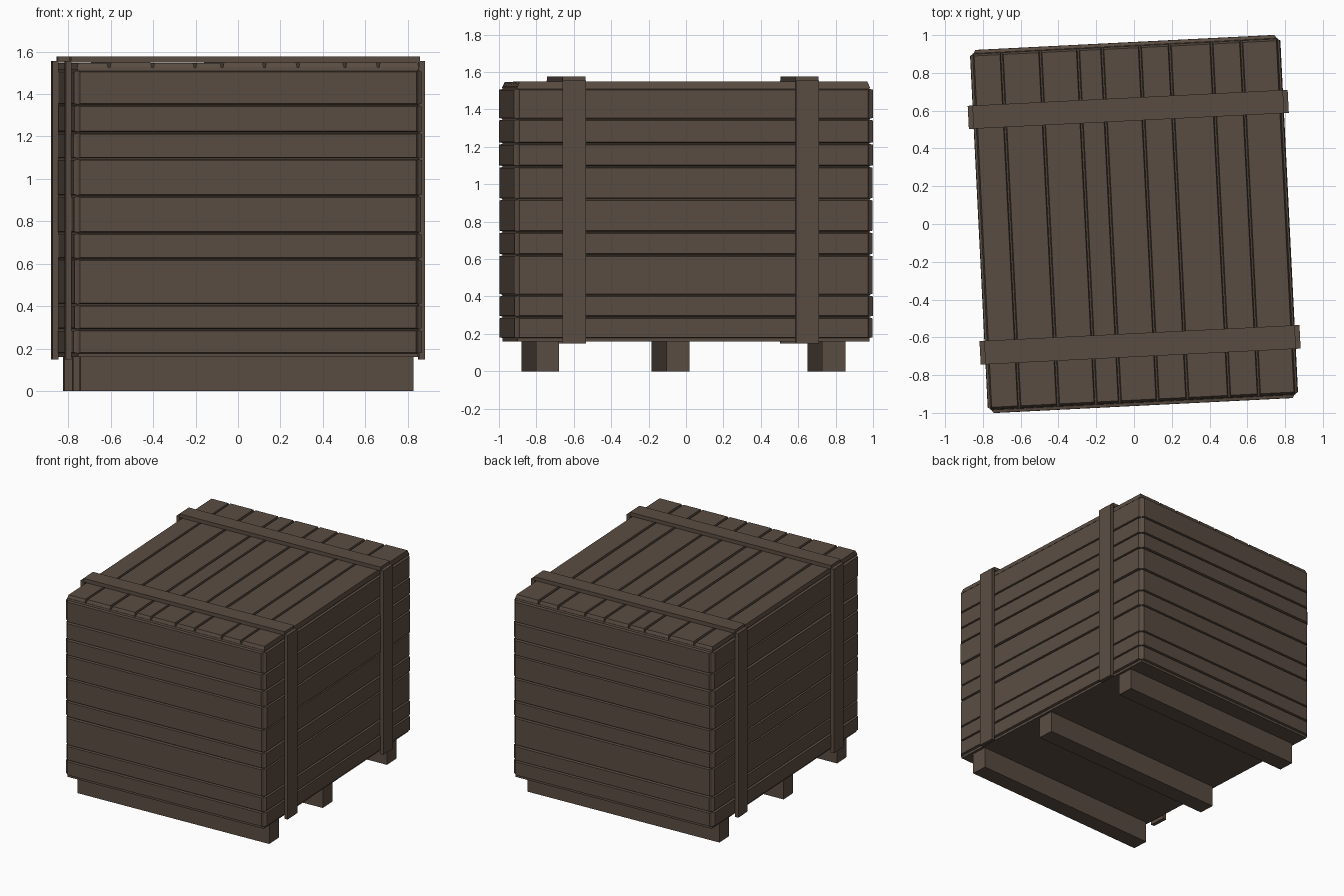
import bpy, bmesh, math, random
from mathutils import Matrix, Vector

if "Cube" in bpy.data.objects:
    bpy.data.objects.remove(bpy.data.objects["Cube"])

random.seed(4)
TURN = Matrix.Rotation(math.radians(2.87), 4, 'Z')   # crate sits slightly turned

wood = bpy.data.materials.new("dark_brown_wood")
wood.diffuse_color = (0.102, 0.073, 0.054, 1)
wood.use_nodes = True
wood.node_tree.nodes["Principled BSDF"].inputs["Base Color"].default_value = wood.diffuse_color


def finish(bm, name):
    bmesh.ops.recalc_face_normals(bm, faces=bm.faces)
    bm.transform(TURN)
    mesh = bpy.data.meshes.new(name)
    bm.to_mesh(mesh)
    bm.free()
    mesh.materials.append(wood)
    bpy.context.collection.objects.link(bpy.data.objects.new(name, mesh))


def box(name, x0, x1, y0, y1, z0, z1):
    bm = bmesh.new()
    bmesh.ops.create_cube(bm, size=1)
    for v in bm.verts:
        v.co = Vector((x1 if v.co.x > 0 else x0,
                       y1 if v.co.y > 0 else y0,
                       z1 if v.co.z > 0 else z0))
    finish(bm, name)


def board(name, place, a0, a1, b0, b1, d0, d1, ta, tb):
    """Bevelled board: base at depth d0, outer face at d1 narrowed by ta, tb."""
    bm = bmesh.new()
    bmesh.ops.create_cube(bm, size=1)
    for v in bm.verts:
        outer = v.co.z > 0
        ia, ib = (ta, tb) if outer else (0, 0)
        v.co = Vector(place(a1 - ia if v.co.x > 0 else a0 + ia,
                            b1 - ib if v.co.y > 0 else b0 + ib,
                            d1 if outer else d0))
    finish(bm, name)


# inner box behind the boards
box("crate_core", -0.803, 0.803, -0.943, 0.943, 0.16, 1.525)

# horizontal wall boards of uneven height
rows = [0.175, 0.29, 0.407, 0.622, 0.745, 0.92, 1.095, 1.218, 1.348, 1.512]
walls = {
    "front": (lambda a, b, d: (a, -d, b), 0.806, 0.94, 0.96),
    "back": (lambda a, b, d: (a, d, b), 0.806, 0.94, 0.96),
    "left": (lambda a, b, d: (-d, a, b), 0.945, 0.80, 0.82),
    "right": (lambda a, b, d: (d, a, b), 0.945, 0.80, 0.82),
}
for side, (place, half, base, outer) in walls.items():
    for i, (z0, z1) in enumerate(zip(rows, rows[1:])):
        board(f"{side}_board_{i + 1}", place, -half, half, z0 + 0.002, z1 - 0.002,
              base, outer + random.uniform(-0.003, 0.003), 0.013, 0.005)

# lid boards running front to back
cols = [-0.81, -0.655, -0.45, -0.25, -0.122, 0.078, 0.236, 0.457, 0.615, 0.81]
for i, (x0, x1) in enumerate(zip(cols, cols[1:])):
    board(f"lid_board_{i + 1}", lambda a, b, d: (a, b, d), x0 + 0.002, x1 - 0.002,
          -0.945, 0.945, 1.515, 1.55 - random.uniform(0, 0.004), 0.007, 0.014)

# straps: one across the lid and one down each side
for name, y0, y1 in (("front", -0.703, -0.578), ("back", 0.546, 0.669)):
    box(f"{name}_lid_strap", -0.823, 0.823, y0, y1, 1.549, 1.577)
    box(f"{name}_left_strap", -0.848, -0.82, y0, y1, 0.148, 1.555)
    box(f"{name}_right_strap", 0.82, 0.848, y0, y1, 0.148, 1.555)

# skids underneath
for name, y in (("front", -0.78), ("middle", -0.083), ("back", 0.752)):
    box(f"{name}_skid", -0.785, 0.785, y - 0.062, y + 0.062, 0, 0.16)
